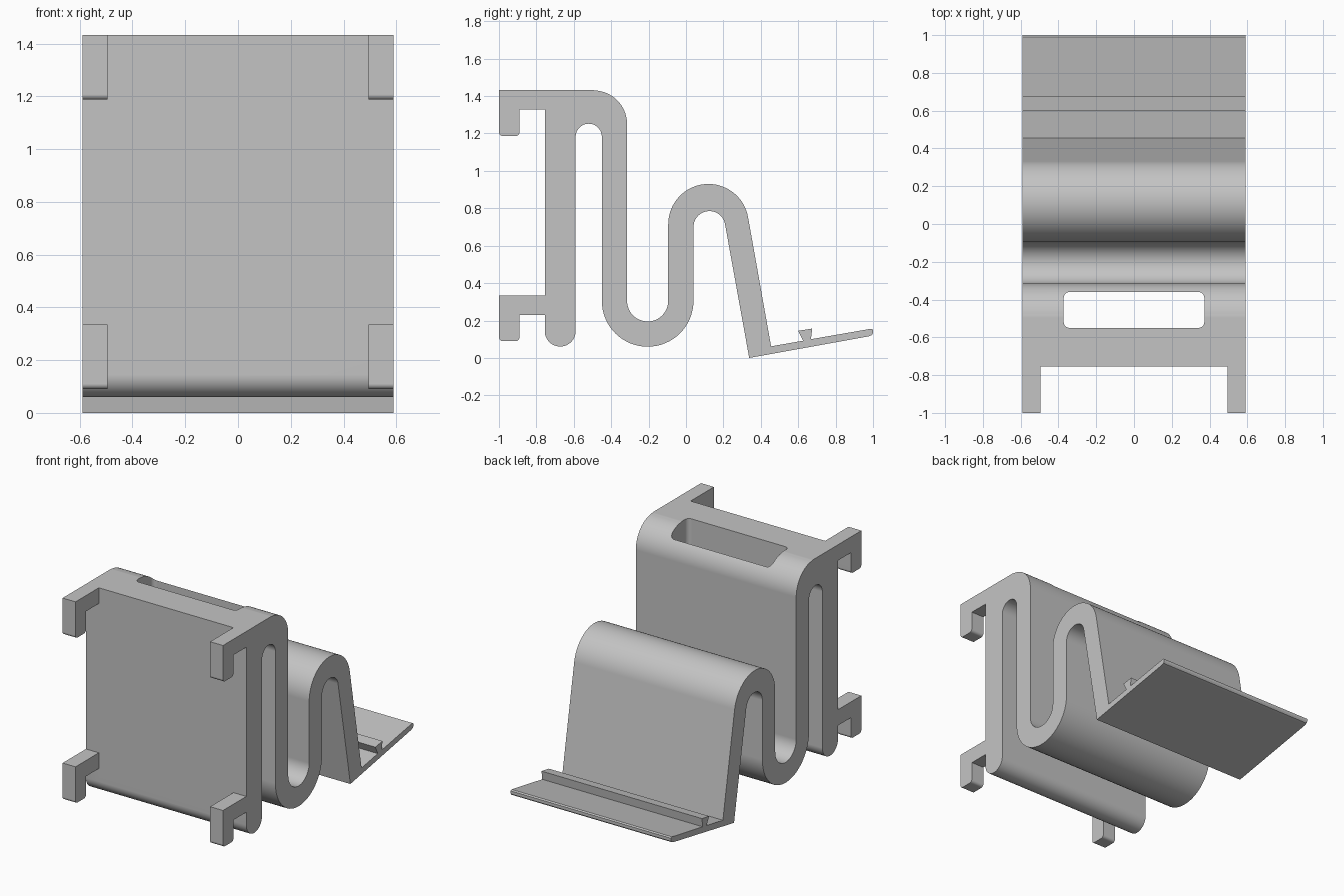
import bpy
import bmesh
from math import cos, sin, radians

HALF_WIDTH = 0.59
HOOK_INNER = 0.495
SLAB_FRONT = -0.755

cube = bpy.data.objects.get("Cube")
if cube:
    bpy.data.objects.remove(cube, do_unlink=True)

grey = bpy.data.materials.new("plain grey")
grey.use_nodes = True
grey.diffuse_color = (0.55, 0.55, 0.55, 1)
grey.node_tree.nodes["Principled BSDF"].inputs["Base Color"].default_value = grey.diffuse_color


def arc(cu, cv, radius, start, end, steps=24):
    """Points along an arc, angles in degrees."""
    angles = [radians(start + (end - start) * i / steps) for i in range(steps + 1)]
    return [(round(cu + radius * cos(a), 5), round(cv + radius * sin(a), 5)) for a in angles]


def prism(name, points, offset, place):
    """Extrude a closed outline by offset; place maps outline points to 3D."""
    mesh = bpy.data.meshes.new(name)
    bm = bmesh.new()
    face = bm.faces.new([bm.verts.new(place(u, v)) for u, v in points])
    grown = bmesh.ops.extrude_face_region(bm, geom=[face])["geom"]
    moved = [g for g in grown if isinstance(g, bmesh.types.BMVert)]
    bmesh.ops.translate(bm, verts=moved, vec=offset)
    bmesh.ops.recalc_face_normals(bm, faces=bm.faces)
    bm.to_mesh(mesh)
    bm.free()
    mesh.materials.append(grey)
    obj = bpy.data.objects.new(name, mesh)
    bpy.context.collection.objects.link(obj)
    return obj


def hook(arm_top):
    """Side outline of a hook, from the underside of its arm round to its top."""
    under, tip = arm_top - 0.105, arm_top - 0.245
    r = 0.02
    return ([(SLAB_FRONT, under), (-0.89, under)]
            + arc(-0.89 - r, tip + r, r, 0, -90, 5)
            + arc(-1 + r, tip + r, r, 270, 180, 5)
            + [(-1, arm_top)])


# Side outline: top, folded strip, sloping foot, then back to the front slab
outline = arc(-0.495, 1.25, 0.18, 90, 0)
outline += arc(-0.205, 0.305, 0.11, 180, 360)
outline += arc(0.12, 0.715, 0.215, 180, 10, 32)

# Foot plate with its small ridge and rounded tip
outline += [(0.455, 0.062), (0.626, 0.092), (0.60, 0.145), (0.675, 0.157),
            (0.668, 0.1), (0.99, 0.156), (1, 0.15), (1, 0.133),
            (0.993, 0.122), (0.975, 0.115), (0.338, 0)]

# Inner side of the strip, the narrow gap and the rounded slab bottom
outline += arc(0.125, 0.70, 0.085, 10, 180)
outline += arc(-0.205, 0.305, 0.245, 360, 180, 32)
outline += arc(-0.52, 1.182, 0.07, 0, 180)
outline += arc(-0.6725, 0.1435, 0.0825, 360, 180)

# Lower and upper hooks
outline += hook(0.335) + [(SLAB_FRONT, 0.335)] + hook(1.432)
outline[0] = (-0.495, 1.432)

body = prism("folded_hanger_with_hooks", outline, (2 * HALF_WIDTH, 0, 0),
             lambda u, v: (-HALF_WIDTH, u, v))

# Cutter that leaves hooks only at the two sides
gap_box = [(-HOOK_INNER, -1.1), (HOOK_INNER, -1.1),
           (HOOK_INNER, SLAB_FRONT), (-HOOK_INNER, SLAB_FRONT)]
hook_gap = prism("hook_gap_cutter", gap_box, (0, 0, 2),
                 lambda u, v: (u, v, -0.2))

# Cutter for the rounded slot through the top
SX, Y0, Y1, R = 0.372, -0.55, -0.36, 0.03
slot_shape = (arc(SX - R, Y1 - R, R, 90, 0, 6) + arc(SX - R, Y0 + R, R, 0, -90, 6)
              + arc(R - SX, Y0 + R, R, 270, 180, 6) + arc(R - SX, Y1 - R, R, 180, 90, 6))
slot = prism("slot_cutter", slot_shape, (0, 0, 2), lambda u, v: (u, v, -0.2))

bpy.ops.object.select_all(action="DESELECT")
body.select_set(True)
bpy.context.view_layer.objects.active = body
for cutter in (hook_gap, slot):
    cutter.hide_render = True
    cut = body.modifiers.new(cutter.name, "BOOLEAN")
    cut.operation = "DIFFERENCE"
    cut.solver = "EXACT"
    cut.object = cutter
    bpy.ops.object.modifier_apply(modifier=cut.name)
    bpy.data.objects.remove(cutter, do_unlink=True)

# Smooth bends, crisp edges and clean flats
bpy.ops.object.shade_smooth_by_angle(angle=radians(30))
flats = body.modifiers.new("flat_normals", "WEIGHTED_NORMAL")
flats.keep_sharp = True
